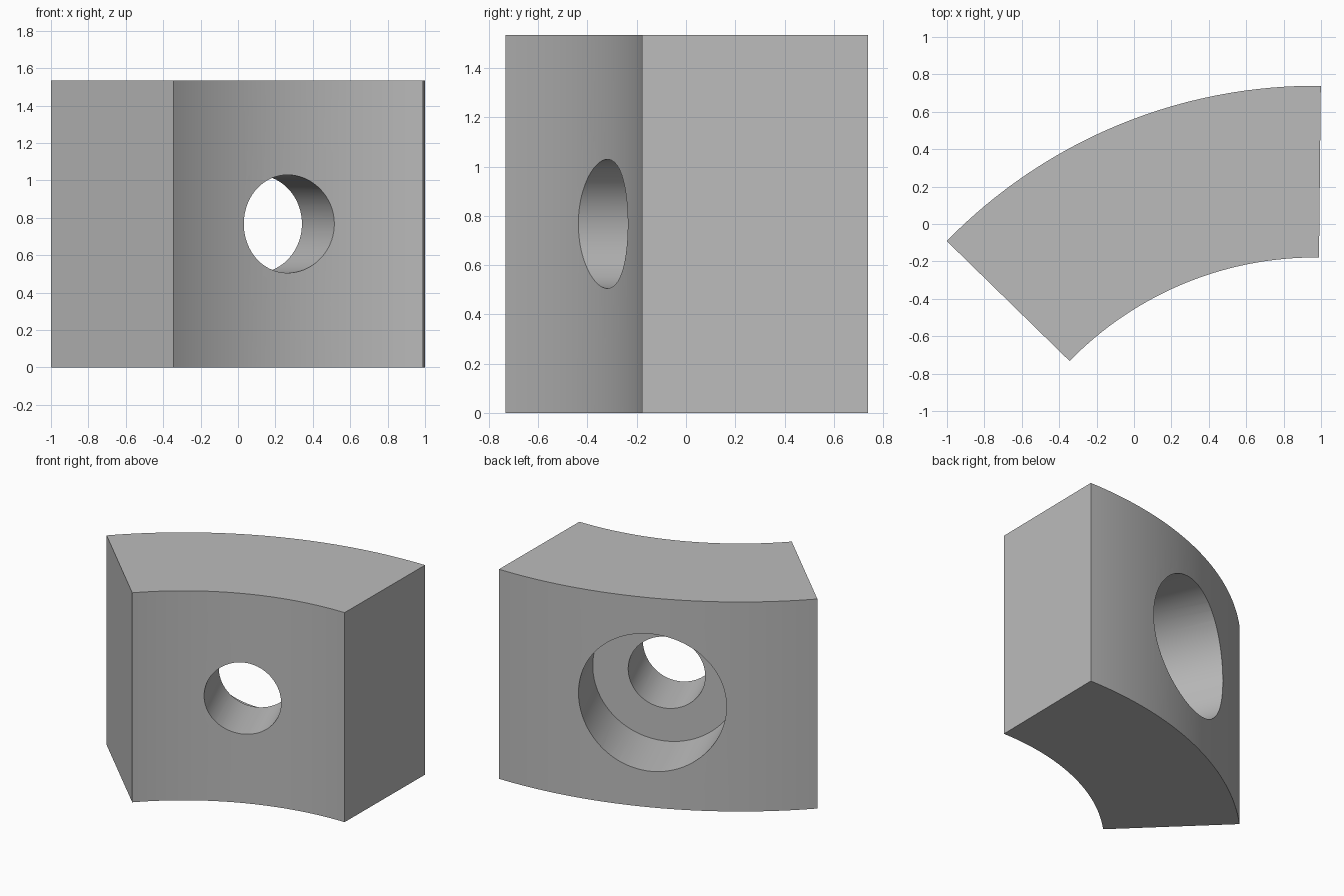
import bpy, bmesh
from math import sin, cos, radians
from mathutils import Matrix, Vector

cube = bpy.data.objects.get("Cube")
if cube:
    bpy.data.objects.remove(cube, do_unlink=True)

HEIGHT = 1.535
INNER, OUTER, FLOOR = 1.837, 2.755, 2.27   # radii about the arc centre
CENTRE = Vector((0.970, -2.016, 0))
MID, HALF = radians(112.54), radians(23.14)
STEPS = 40

grey = bpy.data.materials.new("plain grey")
grey.use_nodes = True
grey.diffuse_color = (0.5, 0.5, 0.5, 1)
grey.node_tree.nodes["Principled BSDF"].inputs["Base Color"].default_value = (0.5, 0.5, 0.5, 1)


def add_object(name, bm):
    bmesh.ops.recalc_face_normals(bm, faces=bm.faces)
    mesh = bpy.data.meshes.new(name)
    bm.to_mesh(mesh)
    bm.free()
    mesh.materials.append(grey)
    obj = bpy.data.objects.new(name, mesh)
    bpy.context.collection.objects.link(obj)
    return obj


def arc(radius):
    angles = [MID - HALF + 2 * HALF * i / STEPS for i in range(STEPS + 1)]
    return [CENTRE + radius * Vector((cos(a), sin(a), 0)) for a in angles]


def bore(name, radius, start, end):
    """Cylinder lying on the middle radius of the block."""
    outward = Vector((cos(MID), sin(MID), 0))
    spot = CENTRE + outward * (start + end) / 2 + Vector((0, 0, HEIGHT / 2))
    turn = outward.to_track_quat('Z', 'Y').to_matrix().to_4x4()
    bm = bmesh.new()
    bmesh.ops.create_cone(bm, cap_ends=True, segments=96, radius1=radius, radius2=radius,
                          depth=end - start, matrix=Matrix.Translation(spot) @ turn)
    obj = add_object(name, bm)
    obj.hide_render = True
    return obj


# Curved block: ring-sector profile pulled upwards
bm = bmesh.new()
profile = bm.faces.new([bm.verts.new(p) for p in arc(OUTER) + arc(INNER)[::-1]])
pulled = bmesh.ops.extrude_face_region(bm, geom=[profile])
bmesh.ops.translate(bm, vec=(0, 0, HEIGHT),
                    verts=[v for v in pulled["geom"] if isinstance(v, bmesh.types.BMVert)])
block = add_object("curved_block", bm)

# Through hole and wide counterbore from the outer side
cutters = [bore("through_hole_cutter", 0.262, INNER - 0.3, OUTER + 0.3),
           bore("counterbore_cutter", 0.503, FLOOR, OUTER + 0.3)]
bpy.ops.object.select_all(action='DESELECT')
block.select_set(True)
bpy.context.view_layer.objects.active = block
for cutter in cutters:
    cut = block.modifiers.new(cutter.name, 'BOOLEAN')
    cut.operation = 'DIFFERENCE'
    cut.solver = 'EXACT'
    cut.object = cutter
    bpy.ops.object.modifier_apply(modifier=cut.name)
    bpy.data.objects.remove(cutter, do_unlink=True)

bpy.ops.object.shade_smooth_by_angle(angle=radians(30))
